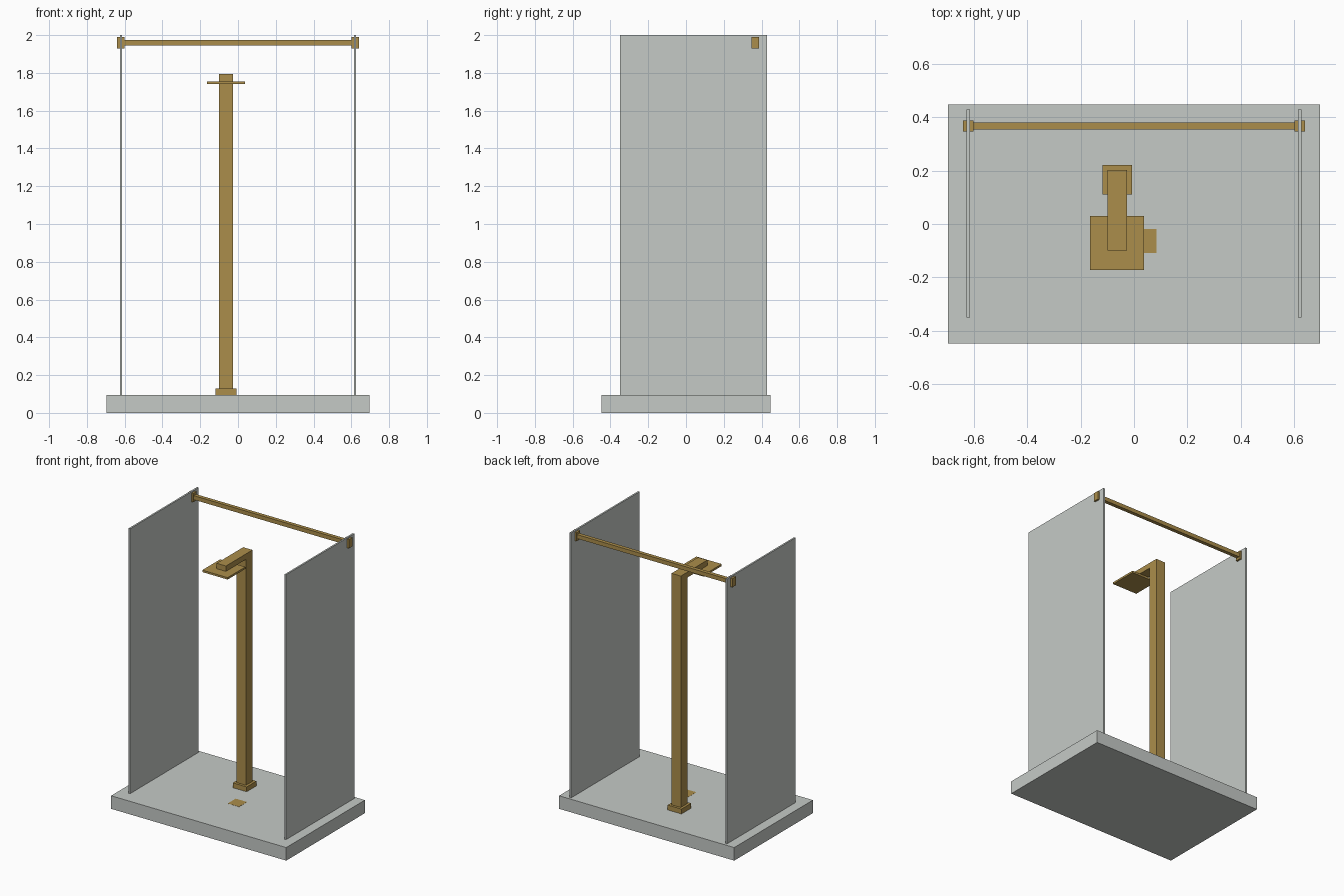
import bpy
import bmesh
from mathutils import Vector

cube = bpy.data.objects.get("Cube")
if cube:
    bpy.data.objects.remove(cube, do_unlink=True)


def material(name, colour):
    mat = bpy.data.materials.new(name)
    mat.use_nodes = True
    mat.diffuse_color = colour
    mat.node_tree.nodes["Principled BSDF"].inputs["Base Color"].default_value = colour
    return mat


pale_grey = material("pale grey", (0.56, 0.59, 0.565, 1))
brass = material("brass", (0.41, 0.27, 0.07, 1))


def box(name, mat, low, high):
    """Axis-aligned box between two opposite corners."""
    low, high = Vector(low), Vector(high)
    bm = bmesh.new()
    bmesh.ops.create_cube(bm, size=1)
    bmesh.ops.scale(bm, vec=high - low, verts=bm.verts)
    mesh = bpy.data.meshes.new(name)
    bm.to_mesh(mesh)
    bm.free()
    mesh.materials.append(mat)
    obj = bpy.data.objects.new(name, mesh)
    obj.location = (low + high) / 2
    bpy.context.collection.objects.link(obj)
    return obj


def block(name, mat, x, y, half, z0, z1):
    """Square block centred on x, y."""
    return box(name, mat, (x - half, y - half, z0), (x + half, y + half, z1))


floor = 0.094       # top of the tray
post_x = -0.063     # column, arm and head share this line
post_y = 0.165
post_half = 0.037
rail_y = 0.367
rail_z = 1.959
panel_x = 0.62

# Tray and drain cover
box("shower_tray", pale_grey, (-0.697, -0.447, 0), (0.697, 0.447, floor))
block("drain_cover", brass, 0.04, -0.064, 0.045, floor - 0.004, floor + 0.001)

# Side panels with rail brackets
for side, s in (("left", 1), ("right", -1)):
    x = s * panel_x
    box(side + "_panel", pale_grey, (x - 0.006, -0.35, floor), (x + 0.006, 0.428, 2))
    block(side + "_bracket", brass, x, rail_y, 0.02, rail_z - 0.031, rail_z + 0.031)

# Top rail
box("top_rail", brass, (-panel_x, rail_y - 0.0135, rail_z - 0.0145),
    (panel_x, rail_y + 0.0135, rail_z + 0.0145))

# Shower column, arm and head
block("column_base", brass, post_x, post_y, 0.055, floor, 0.129)
block("shower_column", brass, post_x, post_y, post_half, 0.129, 1.794)
box("shower_arm", brass, (post_x - post_half, -0.1, 1.755),
    (post_x + post_half, post_y - post_half, 1.794))
block("shower_head", brass, post_x, -0.071, 0.101, 1.741, 1.755)
